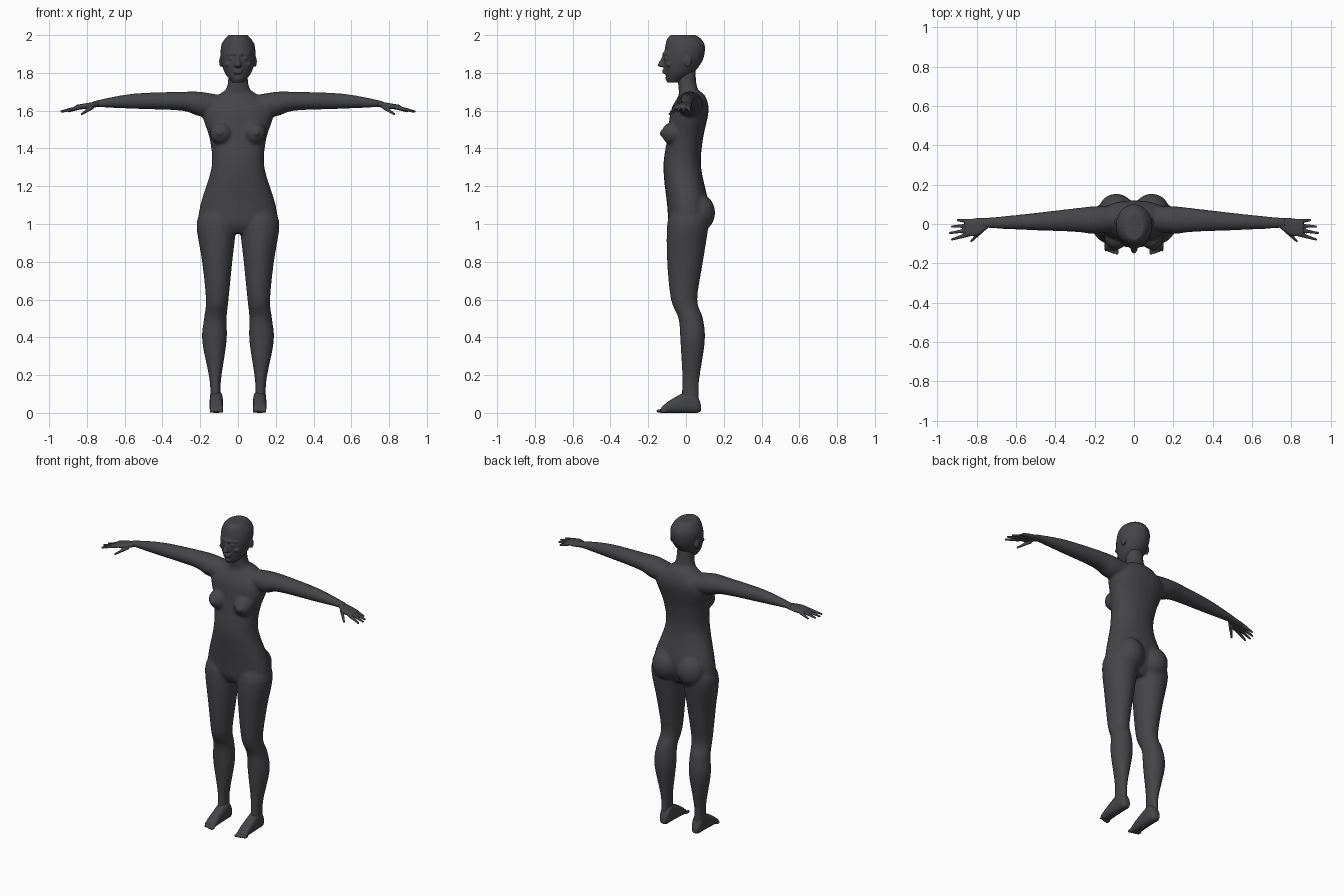
import bpy
import bmesh
from math import cos, sin, pi, copysign
from mathutils import Matrix, Vector

cube = bpy.data.objects.get("Cube")
if cube:
    bpy.data.objects.remove(cube, do_unlink=True)

SIDES = {"left": 1, "right": -1}

grey = bpy.data.materials.new("charcoal_grey")
grey.use_nodes = True
colour = (.06, .06, .066, 1)
grey.diffuse_color = colour
grey.node_tree.nodes["Principled BSDF"].inputs["Base Color"].default_value = colour


def refine(rows, steps=4):
    """Pass a smooth curve through the key sections of a limb."""
    keys = [Vector(row) for row in rows]
    padded = [keys[0]] + keys + [keys[-1]]
    result = []
    for before, start, end, after in zip(padded, padded[1:], padded[2:], padded[3:]):
        leave, arrive = (end - before) / 2, (after - start) / 2
        for step in range(steps):
            t = step / steps
            bend = leave * t * (1 - t) ** 2 - arrive * t * t * (1 - t)
            result.append(start.lerp(end, t * t * (3 - 2 * t)) + bend)
    return result + [keys[-1]]


def loft(bm, axis, rows, side=1, power=1, count=24):
    """Skin oval sections; each row is a position on the axis, then the bounds on the other two axes."""
    first, second = [i for i in range(3) if i != axis]
    rings = []
    for position, low, high, near, far in refine(rows):
        ring = []
        for k in range(count):
            c, s = cos(2 * pi * k / count), sin(2 * pi * k / count)
            co = Vector()
            co[axis] = position
            co[first] = (low + high + (high - low) * copysign(abs(c) ** power, c)) / 2
            co[second] = (near + far + (far - near) * copysign(abs(s) ** power, s)) / 2
            co.x *= side
            ring.append(bm.verts.new(co))
        rings.append(ring)
    faces = [bm.faces.new(rings[0]), bm.faces.new(rings[-1])]
    for lower, upper in zip(rings, rings[1:]):
        for k in range(count):
            faces.append(bm.faces.new((lower[k - 1], lower[k], upper[k], upper[k - 1])))
    bmesh.ops.recalc_face_normals(bm, faces=faces)


def ball(bm, centre, size, side=1):
    """Rounded lump with its own radius on each axis."""
    x, y, z = centre
    place = Matrix.Translation((x * side, y, z)) @ Matrix.Diagonal((*size, 1))
    bmesh.ops.create_uvsphere(bm, u_segments=16, v_segments=10, radius=1, matrix=place)


def taper(bm, start, end, wide, narrow, side):
    """Tapered rod between two points."""
    start, end = Vector(start), Vector(end)
    start.x *= side
    end.x *= side
    along = end - start
    place = Matrix.Translation((start + end) / 2) @ along.to_track_quat('Z', 'Y').to_matrix().to_4x4()
    bmesh.ops.create_cone(bm, cap_ends=True, segments=10, radius1=wide, radius2=narrow,
                          depth=along.length, matrix=place)


def finish(bm, name, voxel, rounds):
    """Fuse the overlapping pieces into one smooth skin."""
    mesh = bpy.data.meshes.new(name)
    bm.to_mesh(mesh)
    bm.free()
    mesh.materials.append(grey)
    mesh.shade_smooth()
    obj = bpy.data.objects.new(name, mesh)
    bpy.context.collection.objects.link(obj)
    fuse = obj.modifiers.new("fuse", 'REMESH')
    fuse.mode = 'VOXEL'
    fuse.voxel_size = voxel
    fuse.use_smooth_shade = True
    soften = obj.modifiers.new("soften", 'SMOOTH')
    soften.factor = .5
    soften.iterations = rounds


def symmetric(rows):
    """Turn half widths into left and right bounds."""
    return [(height, -half, half, front, back) for height, half, front, back in rows]


# Torso and neck: height, half width, front, back
torso = [(.95, .1, -.06, .07), (1, .2, -.09, .1), (1.1, .2, -.1, .12), (1.3, .14, -.12, .08),
         (1.45, .15, -.1, .09), (1.6, .19, -.08, .12), (1.68, .11, -.04, .1),
         (1.72, .06, -.04, .06), (1.82, .05, -.05, .05)]
# Leg: height, inner, outer, front, back
leg = [(1.08, .03, .18, -.07, .11), (1, .01, .22, -.1, .12), (.8, .03, .19, -.1, .09),
       (.6, .05, .17, -.08, .06), (.5, .06, .18, -.04, .09), (.38, .06, .19, -.03, .1),
       (.17, .09, .15, -.02, .07), (.05, .09, .15, -.03, .07)]
# Arm: distance out, front, back, bottom, top
arm = [(.08, -.03, .09, 1.58, 1.68), (.2, -.05, .09, 1.57, 1.7), (.3, -.04, .08, 1.6, 1.7),
       (.56, -.03, .05, 1.61, 1.69), (.77, -.02, .03, 1.62, 1.65)]

bm = bmesh.new()
loft(bm, 2, symmetric(torso), power=.9)
for side in SIDES.values():
    loft(bm, 2, leg, side)
    loft(bm, 0, arm, side)
    # Breast, its tip and buttock
    ball(bm, (.09, -.07, 1.48), (.06, .06, .06), side)
    ball(bm, (.1, -.13, 1.48), (.014, .014, .014), side)
    ball(bm, (.09, .07, 1.06), (.09, .085, .1), side)
finish(bm, "body", .008, 8)

# Head: height, half width, front, back
skull = [(1.75, .03, -.1, -.03), (1.8, .07, -.11, .04), (1.87, .09, -.12, .09),
         (1.94, .09, -.11, .1), (1.98, .07, -.1, .08), (2, .05, -.08, .05)]
nose = [(1.83, .014, -.13, -.1), (1.84, .018, -.15, -.1), (1.88, .008, -.13, -.1),
        (1.91, .01, -.12, -.09)]
bm = bmesh.new()
loft(bm, 2, symmetric(skull))
loft(bm, 2, symmetric(nose))
# Lips and chin
for height in (1.802, 1.815):
    ball(bm, (0, -.115, height), (.026, .012, .007))
ball(bm, (0, -.09, 1.77), (.02, .02, .015))
for side in SIDES.values():
    # Brow, cheekbone, eyelid and ear
    taper(bm, (.01, -.12, 1.9), (.06, -.09, 1.9), .009, .007, side)
    ball(bm, (.05, -.085, 1.845), (.02, .02, .015), side)
    ball(bm, (.036, -.105, 1.877), (.015, .012, .007), side)
    ball(bm, (.09, .01, 1.86), (.01, .02, .03), side)
finish(bm, "head", .005, 4)

# Palm: distance out, front, back, bottom, top
palm = [(.74, -.02, .03, 1.62, 1.65), (.8, -.06, .03, 1.61, 1.64), (.86, -.06, .02, 1.605, 1.63)]
# Foot: distance back, inner, outer, bottom, top
foot = [(.08, .1, .13, .01, .04), (.06, .085, .145, 0, .09), (.02, .08, .15, 0, .12),
        (-.08, .08, .15, 0, .07), (-.13, .08, .15, 0, .03)]

for label, side in SIDES.items():
    bm = bmesh.new()
    loft(bm, 0, palm, side, power=.8)
    # Fingers fan out from the little finger forwards, the middle one longest
    for i in range(4):
        tip = (.94 - (i - 2) ** 2 / 100, .02 - i / 30, 1.595)
        taper(bm, (.84, .014 - i / 45, 1.617), tip, .012, .006, side)
    # Thumb
    taper(bm, (.77, -.03, 1.62), (.83, -.09, 1.58), .012, .006, side)
    finish(bm, label + "_hand", .004, 3)

    bm = bmesh.new()
    loft(bm, 1, foot, side, power=.8)
    # Toes shrink and step back towards the outside
    for i in range(5):
        radius = .01 - i / 1000
        ball(bm, (.087 + i / 70, i / 250 - .138, radius), (radius, .02, radius), side)
    finish(bm, label + "_foot", .004, 3)
